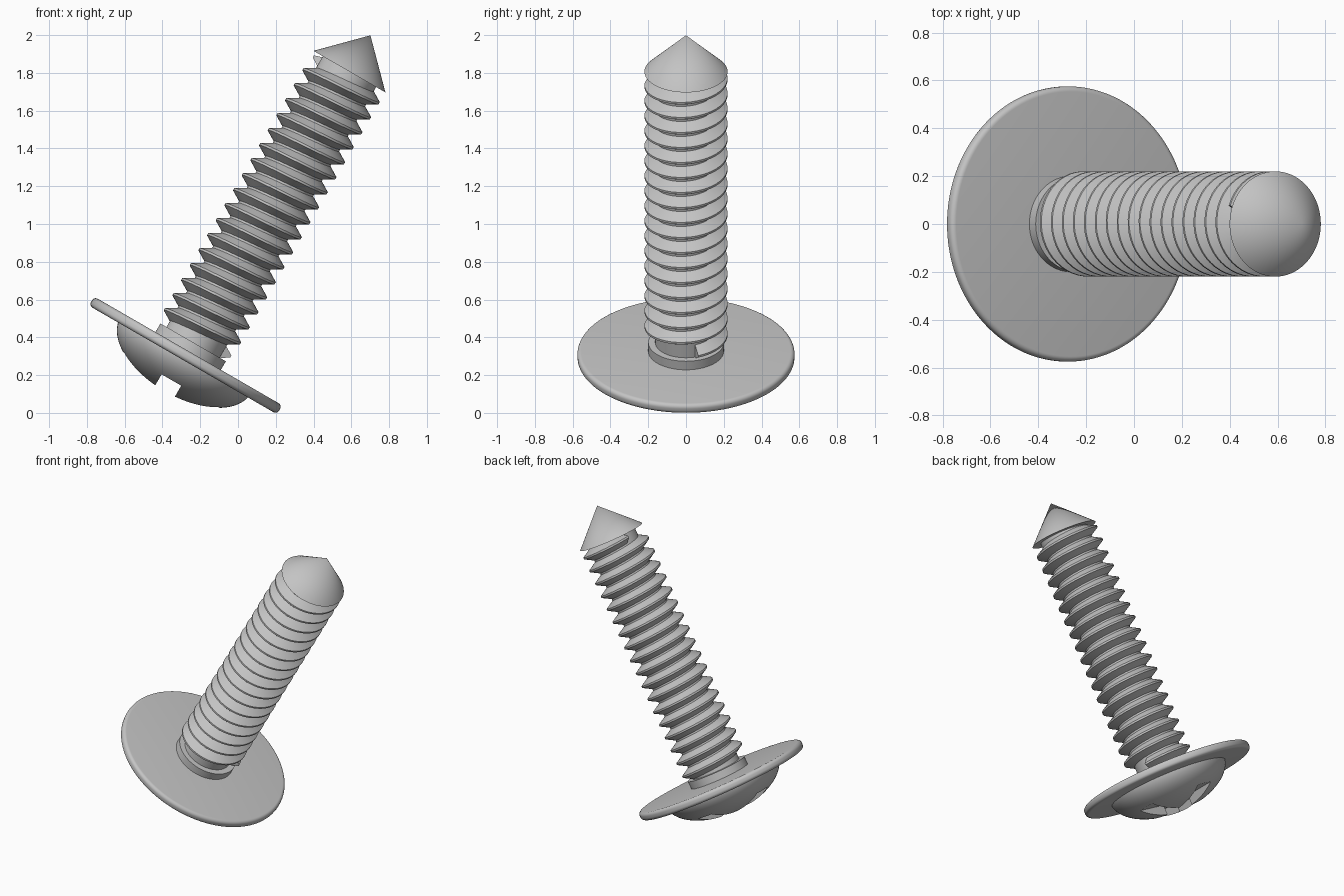
import bpy, bmesh
from math import sin, cos, pi, radians, sqrt
from mathutils import Matrix, Vector

default = bpy.data.objects.get("Cube")
if default:
    bpy.data.objects.remove(default, do_unlink=True)

# Every part is modelled upright along z, then leaned over by this transform
TILT = Matrix.Translation((-0.2775, 0, 0.304)) @ Matrix.Rotation(radians(30), 4, 'Y')
PITCH = 0.0917
MAJOR, ROOT = 0.22, 0.163
SHAFT_TOP, TIP = 1.735, 1.957

steel = bpy.data.materials.new("grey_steel")
steel.use_nodes = True
GREY = (0.55, 0.55, 0.55, 1)
steel.diffuse_color = GREY
steel.node_tree.nodes["Principled BSDF"].inputs["Base Color"].default_value = GREY


def make_object(name, bm):
    bmesh.ops.recalc_face_normals(bm, faces=bm.faces)
    mesh = bpy.data.meshes.new(name)
    bm.to_mesh(mesh)
    bm.free()
    mesh.materials.append(steel)
    obj = bpy.data.objects.new(name, mesh)
    bpy.context.collection.objects.link(obj)
    obj.matrix_world = TILT
    return obj


def lathe(name, profile, steps=96):
    """Revolve (radius, height) points around the z axis."""
    bm = bmesh.new()
    verts = [bm.verts.new((r, 0, h)) for r, h in profile]
    edges = [bm.edges.new(pair) for pair in zip(verts, verts[1:])]
    bmesh.ops.spin(bm, geom=verts + edges, cent=(0, 0, 0), axis=(0, 0, 1),
                   angle=2 * pi, steps=steps, use_merge=False)
    bmesh.ops.remove_doubles(bm, verts=bm.verts, dist=1e-5)
    return make_object(name, bm)


def arc(cx, cz, radius, start, end, count=6):
    angles = [radians(start + (end - start) * i / count) for i in range(count + 1)]
    return [(cx + radius * cos(a), cz + radius * sin(a)) for a in angles]


def helix(name, start_angle, start_height, turns, steps=48):
    """Sweep a pointed tooth section along a right-handed helix."""
    section = [(ROOT - 0.01, -0.046), (MAJOR, -0.006),
               (MAJOR, 0.006), (ROOT - 0.01, 0.046)]
    bm = bmesh.new()
    rings = []
    for i in range(int(turns * steps) + 1):
        a = start_angle + 2 * pi * i / steps
        rise = start_height + PITCH * i / steps
        rings.append([bm.verts.new((r * cos(a), r * sin(a), min(rise + h, SHAFT_TOP)))
                      for r, h in section])
    for lower, upper in zip(rings, rings[1:]):
        for j in range(4):
            k = (j + 1) % 4
            bm.faces.new((lower[j], lower[k], upper[k], upper[j]))
    bm.faces.new(rings[0])
    bm.faces.new(rings[-1])
    return make_object(name, bm)


parts = []

# Flange with a rounded rim
R, HALF, ROUND = 0.575, 0.0275, 0.022
parts.append(lathe("flange",
                   [(0, -HALF)]
                   + arc(R - ROUND, ROUND - HALF, ROUND, -90, 0)
                   + arc(R - ROUND, HALF - ROUND, ROUND, 0, 90)
                   + [(0, HALF)], 128))

# Domed head, with a cross recess cut into it
dome = [(0.4 * sin(a), -0.222 * cos(a)) for a in
        [pi / 2 * i / 20 for i in range(21)]]
head = lathe("domed_head", dome + [(0, 0)])
for name, size in (("slot_x", (0.9, 0.12, 0.2)), ("slot_y", (0.12, 0.9, 0.2))):
    bm = bmesh.new()
    bmesh.ops.create_cube(bm, size=1)
    bmesh.ops.scale(bm, vec=Vector(size), verts=bm.verts)
    bmesh.ops.translate(bm, vec=(0, 0, -0.25), verts=bm.verts)
    cutter = make_object(name, bm)
    cutter.hide_render = True
    cut = head.modifiers.new(name, 'BOOLEAN')
    cut.operation = 'DIFFERENCE'
    cut.solver = 'EXACT'
    cut.object = cutter
    bpy.context.view_layer.objects.active = head
    bpy.ops.object.modifier_apply(modifier=name)
    bpy.data.objects.remove(cutter, do_unlink=True)
parts.append(head)

# Shaft core, collar, thread and pointed tip
parts.append(lathe("shaft_core", [(0, 0), (ROOT, 0), (ROOT, SHAFT_TOP), (0, SHAFT_TOP)]))
parts.append(lathe("shaft_collar", [(0, 0), (0.2, 0), (0.2, 0.08), (0, 0.08)]))
START = 0.3
parts.append(helix("screw_thread", START, 0.11 + PITCH * START / (2 * pi), 17.4))
parts.append(lathe("pointed_tip", [(0, SHAFT_TOP), (MAJOR, SHAFT_TOP), (0, TIP)]))

# Smooth shading with crisp edges
bpy.ops.object.select_all(action='DESELECT')
for obj in parts:
    obj.select_set(True)
bpy.context.view_layer.objects.active = parts[0]
bpy.ops.object.shade_smooth_by_angle(angle=radians(30))
